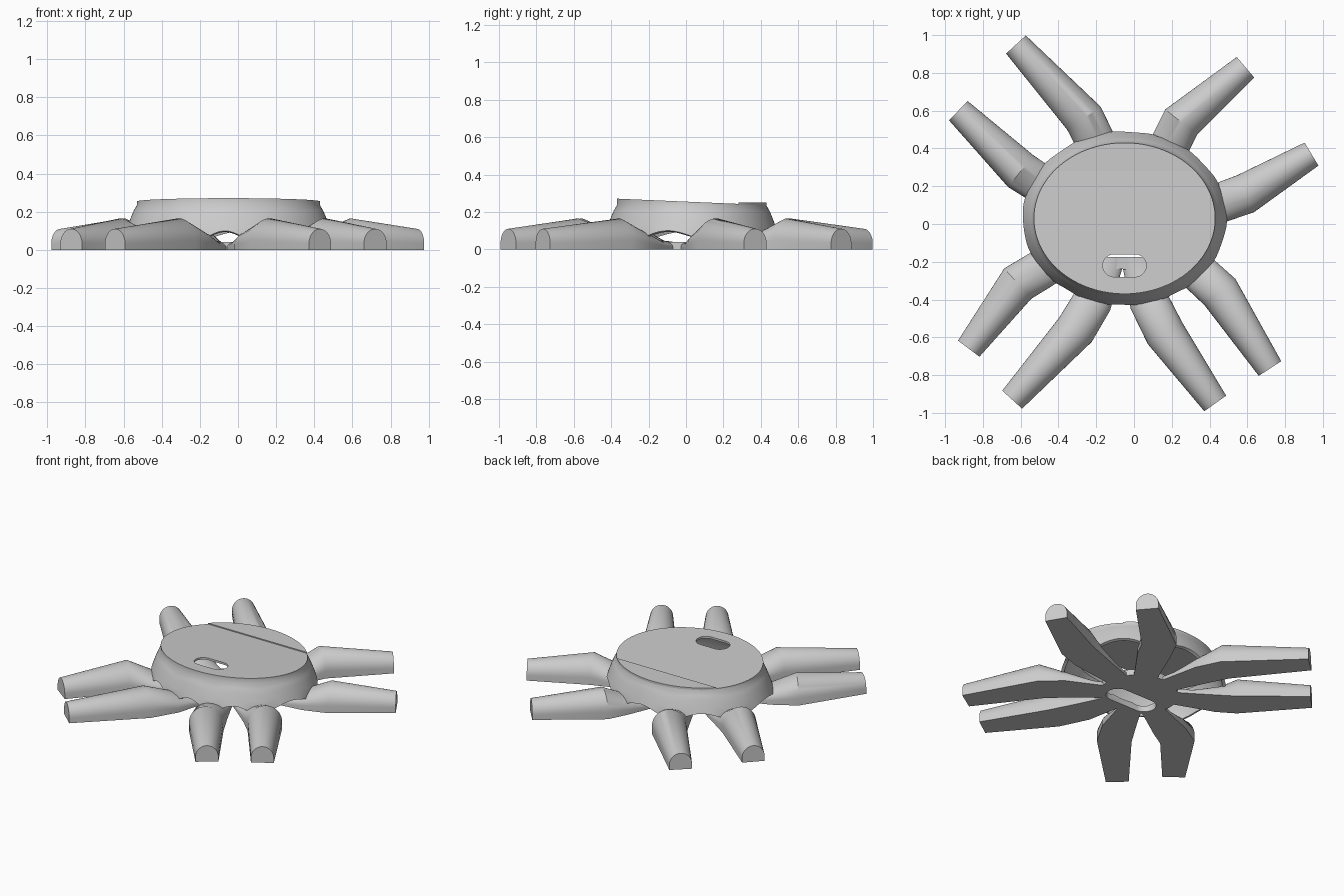
import bpy, bmesh
from math import sin, cos, pi, atan2, tau, radians
from mathutils import Vector

if "Cube" in bpy.data.objects:
    bpy.data.objects.remove(bpy.data.objects["Cube"], do_unlink=True)

GREY = bpy.data.materials.new("plain grey")
GREY.use_nodes = True
colour = (0.6, 0.6, 0.6, 1)
GREY.diffuse_color = colour
GREY.node_tree.nodes["Principled BSDF"].inputs["Base Color"].default_value = colour

CX, CY = -0.05, 0.03      # middle of the shell
RX, RY = 0.48, 0.40       # radii of the top
STEP_Y = 0.28             # front edge of the raised rear plate


def make(name, bm):
    bmesh.ops.recalc_face_normals(bm, faces=bm.faces)
    mesh = bpy.data.meshes.new(name)
    bm.to_mesh(mesh)
    bm.free()
    ob = bpy.data.objects.new(name, mesh)
    bpy.context.collection.objects.link(ob)
    mesh.materials.append(GREY)
    return ob


def loft(bm, rings, cap_start=True, cap_end=True):
    loops = [[bm.verts.new(p) for p in ring] for ring in rings]
    n = len(loops[0])
    for a, b in zip(loops, loops[1:]):
        for i in range(n):
            j = (i + 1) % n
            bm.faces.new((a[i], a[j], b[j], b[i]))
    if cap_start:
        bm.faces.new(loops[0])
    if cap_end:
        bm.faces.new(loops[-1])


def stadium(name, x, y, length, width, z0, z1):
    bm = bmesh.new()
    r, half = width / 2, (length - width) / 2
    outline = []
    for i in range(32):
        a = tau * (i + 0.5) / 32
        outline.append((x + r * cos(a) + (half if cos(a) > 0 else -half), y + r * sin(a)))
    loft(bm, [[(px, py, z) for px, py in outline] for z in (z0, z1)])
    ob = make(name, bm)
    ob.hide_render = True
    return ob


def cut(ob, cutter):
    mod = ob.modifiers.new("opening", 'BOOLEAN')
    mod.object, mod.operation, mod.solver = cutter, 'DIFFERENCE', 'EXACT'


def finish(ob):
    bpy.ops.object.select_all(action='DESELECT')
    ob.select_set(True)
    bpy.context.view_layer.objects.active = ob
    for mod in list(ob.modifiers):
        bpy.ops.object.modifier_apply(modifier=mod.name)
    bpy.ops.object.shade_smooth_by_angle(angle=radians(32))


# Openings in the lid and the floor
lid_cutter = stadium("lid_slot_cutter", -0.05, -0.22, 0.23, 0.12, 0.16, 0.4)
floor_cutter = stadium("floor_slot_cutter", -0.06, -0.10, 0.36, 0.15, -0.1, 0.15)

# Legs: neck, knee and tip positions on the ground
LEGS = {
    "back_right_leg": ((-0.20, 0.43), (-0.265, 0.56), (-0.625, 0.95)),
    "back_left_leg": ((0.19, 0.42), (0.25, 0.54), (0.59, 0.83)),
    "left_rear_leg": ((0.45, 0.11), (0.59, 0.16), (0.94, 0.37)),
    "left_front_leg": ((0.345, -0.26), (0.455, -0.36), (0.72, -0.765)),
    "front_left_leg": ((0.08, -0.41), (0.165, -0.58), (0.43, -0.95)),
    "front_right_leg": ((-0.22, -0.41), (-0.31, -0.56), (-0.645, -0.93)),
    "right_front_leg": ((-0.49, -0.24), (-0.615, -0.315), (-0.875, -0.66)),
    "right_rear_leg": ((-0.50, 0.215), (-0.60, 0.28), (-0.93, 0.60)),
}
WIDTHS = (0.13, 0.17, 0.21, 0.215, 0.142)
HEIGHTS = (0.04, 0.05, 0.10, 0.165, 0.11)


def leg(name, points):
    neck = Vector(points[0])
    core = Vector((CX, CY - 0.04))
    path = [core.lerp(neck, 0.25), core.lerp(neck, 0.65)] + [Vector(p) for p in points]
    rings = []
    for i, p in enumerate(path):
        before = (p - path[max(i - 1, 0)]).normalized()
        after = (path[min(i + 1, len(path) - 1)] - p).normalized()
        d = (before + after).normalized()
        side = Vector((-d.y, d.x))
        w, h = WIDTHS[i] / 2, HEIGHTS[i]
        section = [(w, 0)] + [(w * cos(pi * k / 20), h * (0.3 + 0.7 * sin(pi * k / 20)))
                              for k in range(21)] + [(-w, 0)]
        rings.append([(p.x + side.x * u, p.y + side.y * u, v) for u, v in section])
    bm = bmesh.new()
    loft(bm, rings)
    ob = make(name, bm)
    cut(ob, floor_cutter)
    finish(ob)


for name, points in LEGS.items():
    leg(name, points)

# Low floor joining the legs
bm = bmesh.new()
loft(bm, [[(CX + 0.25 * cos(tau * i / 48), CY - 0.04 + 0.23 * sin(tau * i / 48), z)
           for i in range(48)] for z in (0, 0.04)])
floor = make("floor_hub", bm)
cut(floor, floor_cutter)
finish(floor)

# Shell: flared wall with an arch between each pair of legs, and a sloped lid
neck_angles = sorted(atan2(p[0][1] - CY, p[0][0] - CX) % tau for p in LEGS.values())


def arch(angle):
    angle %= tau
    for a, b in zip([neck_angles[-1] - tau] + neck_angles, neck_angles + [neck_angles[0] + tau]):
        if a <= angle <= b:
            return 0.045 + 0.055 * sin(pi * (angle - a) / (b - a)) ** 1.5
    return 0.045


def lid_height(y):
    return 0.271 - 0.043 * (y + 0.37)


N = 128
rings = [[] for _ in range(7)]
for i in range(N):
    a = tau * i / N
    c, s = cos(a), sin(a)
    low = arch(atan2(RY * s, RX * c))
    top = lid_height(CY + RY * s)
    for k, ring in enumerate(rings):
        t = k / 5
        # wall rows run from the arch up to the short upright rim
        z = low + (0.235 - low) * t if k < 6 else top
        flare = 0.062 * min(1, max(0, (0.235 - z) / 0.15)) ** 0.8
        ring.append((CX + (RX + flare) * c, CY + (RY + flare) * s, z))
bm = bmesh.new()
loft(bm, rings, cap_start=False)
shell = make("shell", bm)
wall = shell.modifiers.new("thickness", 'SOLIDIFY')
wall.thickness, wall.offset = 0.02, -1
cut(shell, lid_cutter)
finish(shell)

# Raised flat plate at the back of the lid
bm = bmesh.new()
loft(bm, [[(CX + RX * cos(tau * i / N), CY + RY * sin(tau * i / N), z) for i in range(N)]
          for z in (0.232, 0.25)])
cut_edges = bmesh.ops.bisect_plane(bm, geom=bm.verts[:] + bm.edges[:] + bm.faces[:],
                                   plane_co=(0, STEP_Y, 0), plane_no=(0, -1, 0), clear_outer=True)
bmesh.ops.holes_fill(bm, edges=[e for e in bm.edges if e.is_boundary])
finish(make("rear_lid_plate", bm))

for cutter in (lid_cutter, floor_cutter):
    bpy.data.objects.remove(cutter, do_unlink=True)
